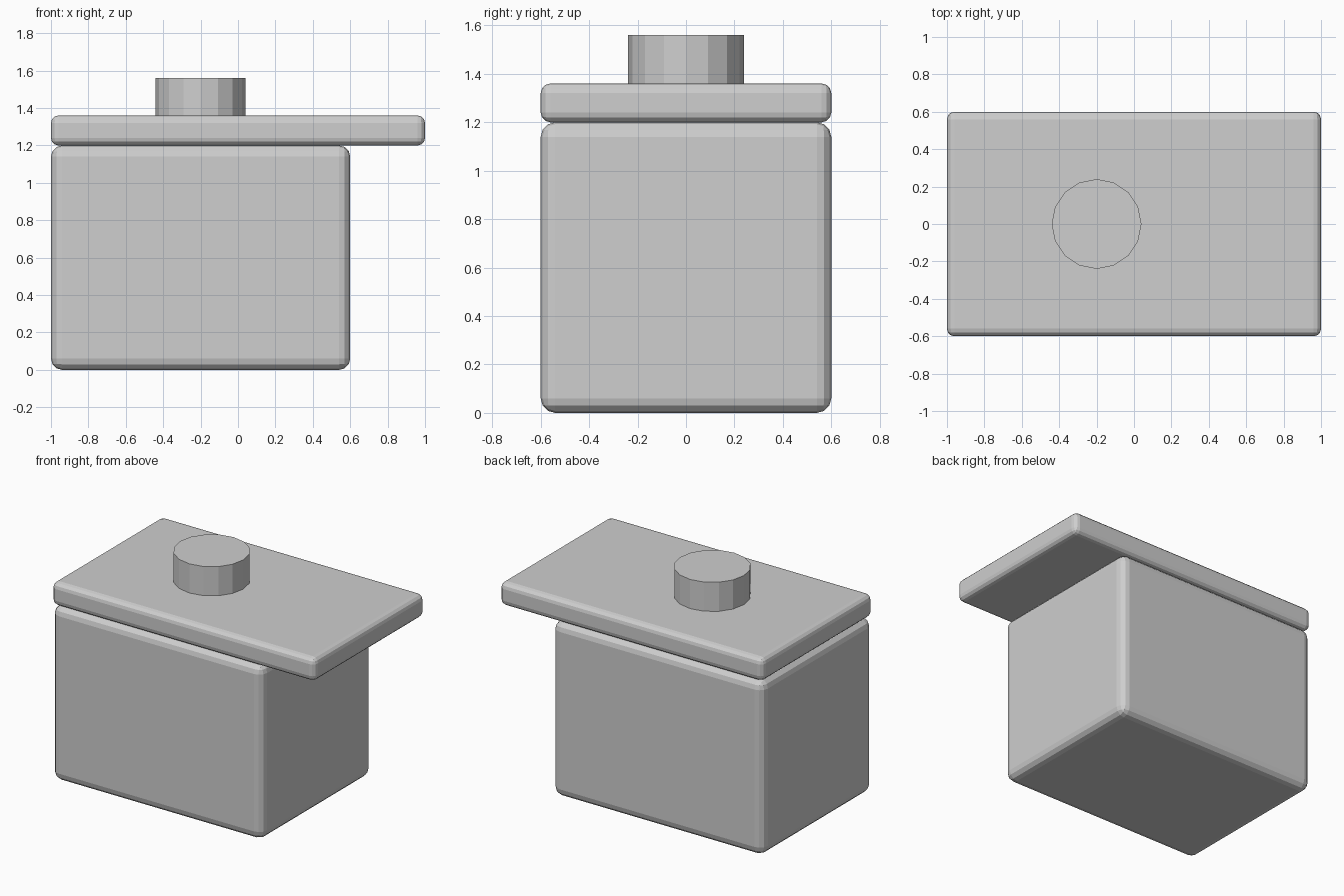
import bpy

if "Cube" in bpy.data.objects:
    bpy.data.objects.remove(bpy.data.objects["Cube"])

grey = bpy.data.materials.new("light grey")
grey.diffuse_color = (0.62, 0.62, 0.62, 1)
grey.use_nodes = True
grey.node_tree.nodes["Principled BSDF"].inputs["Base Color"].default_value = grey.diffuse_color


def rounded_box(name, lo, hi, bevel):
    """Box between two corners, with every edge rounded."""
    bpy.ops.mesh.primitive_cube_add(size=1, location=[(a + b) / 2 for a, b in zip(lo, hi)])
    ob = bpy.context.object
    ob.name = name
    for v in ob.data.vertices:
        v.co = [c * (b - a) for c, a, b in zip(v.co, lo, hi)]
    mod = ob.modifiers.new("rounded edges", 'BEVEL')
    mod.width = bevel
    mod.segments = 3
    mod.limit_method = 'NONE'
    ob.data.materials.append(grey)
    return ob


# Main block and the overhanging slab on top
rounded_box("body", (-1, -0.6, 0), (0.6, 0.6, 1.2), 0.06)
rounded_box("top_slab", (-1, -0.6, 1.2), (1, 0.6, 1.36), 0.04)

# Short sixteen-sided knob, centred over the body
bpy.ops.mesh.primitive_cylinder_add(vertices=16, radius=0.24, depth=0.2,
                                    location=(-0.2, 0, 1.46))
knob = bpy.context.object
knob.name = "knob"
knob.data.materials.append(grey)
